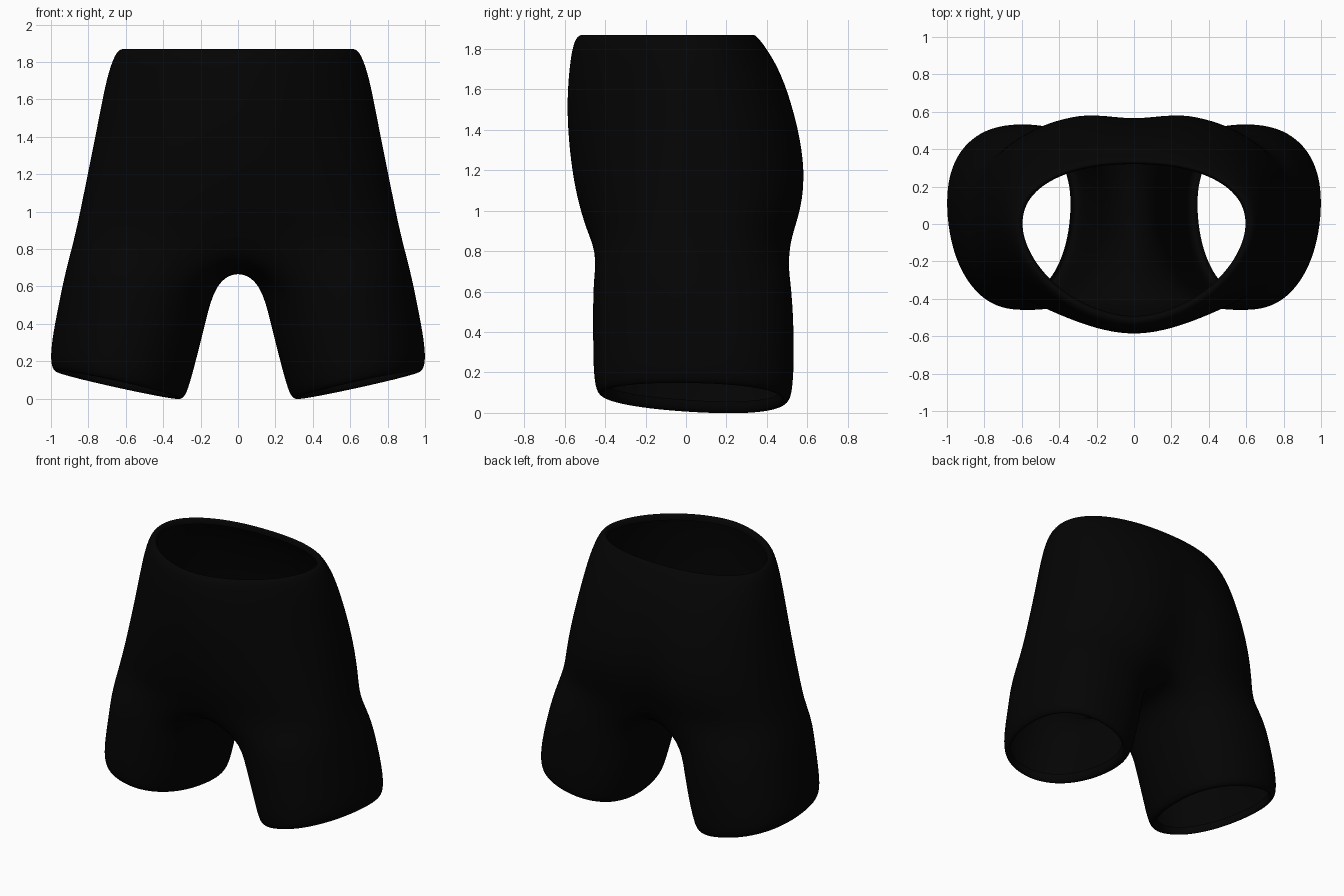
import bpy, bmesh, math

if "Cube" in bpy.data.objects:
    bpy.data.objects.remove(bpy.data.objects["Cube"])

N, M = 16, 8          # segments round the outside / along the crotch


def spow(v, e):
    return math.copysign(abs(v) ** e, v)


def torso_ring(z, w, yf, yb, cleft, ef, eb):
    """Half section from front centre, round the side, to back centre."""
    pts = []
    for i in range(N + 1):
        a = math.radians(-90 + 180 * i / N)
        s = math.sin(a)
        e = ef if s < 0 else eb
        x = w * max(0, math.cos(a)) ** e
        if i in (0, N):
            x = 0
        y = yb * spow(s, e) if s > 0 else -yf * spow(s, e)
        if s > 0:
            y -= cleft * math.exp(-(x / 0.12) ** 2)
        pts.append((x, y, z))
    return pts


def leg_ring(h, xin, xout, yf, yb, slope, skew):
    """Closed, tilted section, outside first and then the inner thigh."""
    cx, rx = (xin + xout) / 2, (xout - xin) / 2
    cy, ry = (yf + yb) / 2, (yb - yf) / 2
    pts = []
    for i in range(N + M):
        d = -128 + 256 * i / N if i <= N else 128 + 104 * (i - N) / M
        a = math.radians(d)
        c, s = spow(math.cos(a), 0.9), spow(math.sin(a), 0.9)
        x = rx * c * (1 + skew * s)
        pts.append((cx + x, cy + ry * s, h + slope * x - skew * 0.15 * s))
    return pts


# z, half width, front y, back y, cleft depth, front and back roundness
torso = [(1.83, 0.60, -0.495, 0.322, 0, 1.12, 0.9),
         (1.864, 0.604, -0.50, 0.324, 0, 1.12, 0.9),
         (1.874, 0.628, -0.523, 0.337, 0, 1.12, 0.9),
         (1.845, 0.662, -0.558, 0.37, 0, 1.13, 0.9),
         (1.72, 0.705, -0.58, 0.455, 0.0, 1.14, 0.87),
         (1.54, 0.74, -0.593, 0.53, 0.01, 1.12, 0.85),
         (1.35, 0.778, -0.585, 0.587, 0.03, 1.08, 0.84),
         (1.15, 0.818, -0.56, 0.612, 0.055, 1.0, 0.82),
         (0.98, 0.852, -0.52, 0.585, 0.075, 0.9, 0.79),
         (0.84, 0.883, -0.468, 0.53, 0.08, 0.78, 0.76)]
# centre height, inner x, outer x, front y, back y, tilt, skew (hem lip last)
legs = [(0.65, 0.118, 0.927, -0.465, 0.525, 0.07, 0.03),
        (0.47, 0.172, 0.957, -0.465, 0.537, 0.15, 0.07),
        (0.28, 0.225, 0.99, -0.465, 0.54, 0.19, 0.11),
        (0.15, 0.262, 1.004, -0.46, 0.533, 0.21, 0.12),
        (0.085, 0.288, 0.994, -0.445, 0.52, 0.22, 0.12),
        (0.07, 0.32, 0.967, -0.415, 0.488, 0.22, 0.12),
        (0.095, 0.34, 0.957, -0.405, 0.475, 0.22, 0.12),
        (0.13, 0.34, 0.957, -0.405, 0.475, 0.22, 0.12)]

bm = bmesh.new()
# Seat and waist
rings = [[bm.verts.new(p) for p in torso_ring(*t)] for t in torso]
for r0, r1 in zip(rings, rings[1:]):
    for i in range(N):
        bm.faces.new((r0[i], r1[i], r1[i + 1], r0[i + 1]))
# Crotch seam from back to front
y0, y1 = rings[-1][N].co.y, rings[-1][0].co.y
crotch = []
for k in range(1, M):
    c = math.cos(math.pi * k / M)
    y = (y0 + y1) / 2 + (y0 - y1) / 2 * c
    crotch.append(bm.verts.new((0, y * 0.98, 0.84 - 0.155 * (1 - c * c) ** 0.4)))
# Leg tube
loops = [rings[-1] + crotch] + [[bm.verts.new(p) for p in leg_ring(*t)] for t in legs]
for r0, r1 in zip(loops, loops[1:]):
    for i in range(N + M):
        j = (i + 1) % (N + M)
        bm.faces.new((r0[i], r1[i], r1[j], r0[j]))
bmesh.ops.recalc_face_normals(bm, faces=bm.faces)
mesh = bpy.data.meshes.new("shorts")
bm.to_mesh(mesh)
bm.free()

shorts = bpy.data.objects.new("shorts", mesh)
bpy.context.collection.objects.link(shorts)
mat = bpy.data.materials.new("black fabric")
mat.diffuse_color = (0.0012, 0.0012, 0.0012, 1)
mat.use_nodes = True
mat.node_tree.nodes["Principled BSDF"].inputs["Base Color"].default_value = mat.diffuse_color
mesh.materials.append(mat)
for p in mesh.polygons:
    p.use_smooth = True

# Mirror to the other leg and smooth the cloth
mir = shorts.modifiers.new("mirror", 'MIRROR')
mir.use_clip = True
mir.merge_threshold = 0.001
sub = shorts.modifiers.new("smooth", 'SUBSURF')
sub.levels = sub.render_levels = 2
